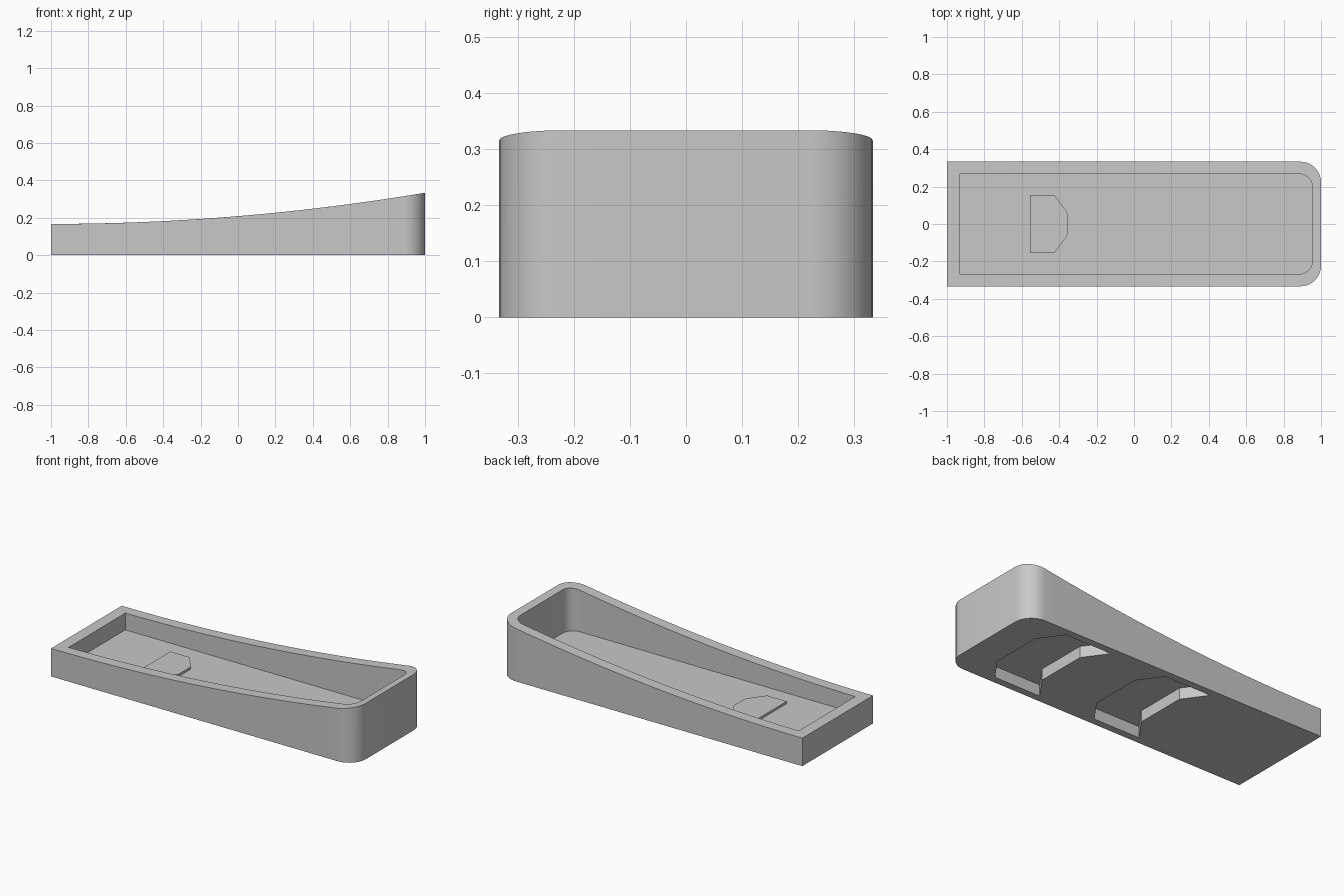
import bpy, bmesh, math

if "Cube" in bpy.data.objects:
    bpy.data.objects.remove(bpy.data.objects["Cube"])

FLOOR = 0.067      # floor thickness
STEPS = 24         # samples along each long side
ARC = 10           # segments per rounded corner

grey = bpy.data.materials.new("plain_grey")
grey.use_nodes = True
colour = (0.58, 0.58, 0.58, 1)
grey.diffuse_color = colour
grey.node_tree.nodes["Principled BSDF"].inputs["Base Color"].default_value = colour


def add_object(name, bm):
    bmesh.ops.recalc_face_normals(bm, faces=bm.faces)
    mesh = bpy.data.meshes.new(name)
    bm.to_mesh(mesh)
    bm.free()
    mesh.materials.append(grey)
    obj = bpy.data.objects.new(name, mesh)
    bpy.context.collection.objects.link(obj)
    return obj


def prism(name, outline, z0, z1):
    bm = bmesh.new()
    base = bm.faces.new([bm.verts.new((x, y, z0)) for x, y in outline])
    up = bmesh.ops.extrude_face_region(bm, geom=[base])["geom"]
    verts = [v for v in up if isinstance(v, bmesh.types.BMVert)]
    bmesh.ops.translate(bm, verts=verts, vec=(0, 0, z1 - z0))
    return add_object(name, bm)


def rim_height(x):
    return 0.1667 + 0.0417 * (x + 1) ** 2


def plan(x0, x1, half, radius):
    """Square at x0, rounded at x1; mirrored across the long axis."""
    side = [(x0 + (x1 - radius - x0) * i / STEPS, -half) for i in range(STEPS)]
    for i in range(ARC + 1):
        a = math.pi / 2 * i / ARC
        side.append((x1 - radius + radius * math.sin(a),
                     -half + radius - radius * math.cos(a)))
    return side + [(x, -y) for x, y in reversed(side)]


# Tray: outer wall, sloping rim, inner wall, floor and underside
outer = plan(-1, 1, 0.333, 0.11)
inner = plan(-0.93, 0.953, 0.267, 0.067)
bm = bmesh.new()
loops = [
    [bm.verts.new((x, y, 0)) for x, y in outer],
    [bm.verts.new((x, y, rim_height(x))) for x, y in outer],
    [bm.verts.new((x, y, rim_height(x))) for x, y in inner],
    [bm.verts.new((x, y, FLOOR)) for x, y in inner],
]
for low, high in zip(loops, loops[1:]):
    for i in range(len(low)):
        j = (i + 1) % len(low)
        bm.faces.new((low[i], low[j], high[j], high[i]))
bm.faces.new(loops[0])
bm.faces.new(loops[-1])
tray = add_object("tray", bm)


# Chevron openings through the floor, undercutting the side walls a little
def chevron(start, end):
    half, flat, sweep = 0.29, 0.155, 0.098
    return [(start - sweep, -half), (end - sweep, -half), (end, -flat),
            (end, flat), (end - sweep, half), (start - sweep, half),
            (start, flat), (start, -flat)]


bpy.context.view_layer.objects.active = tray
for name, start, end in (("middle_opening", -0.18, 0.125), ("end_opening", 0.5, 0.805)):
    cutter = prism(name, chevron(start, end), -0.1, FLOOR)
    cut = tray.modifiers.new(name, "BOOLEAN")
    cut.operation = "DIFFERENCE"
    cut.solver = "EXACT"
    cut.object = cutter
    bpy.ops.object.modifier_apply(modifier=name)
    bpy.data.objects.remove(cutter)

bpy.ops.object.select_all(action="DESELECT")
tray.select_set(True)
bpy.ops.object.shade_smooth_by_angle(angle=math.radians(30))

# Raised arrow-shaped pad on the floor
pad = [(-0.555, -0.155), (-0.425, -0.155), (-0.352, -0.055),
       (-0.352, 0.055), (-0.425, 0.155), (-0.555, 0.155)]
prism("raised_pad", pad, FLOOR - 0.01, FLOOR + 0.014)
